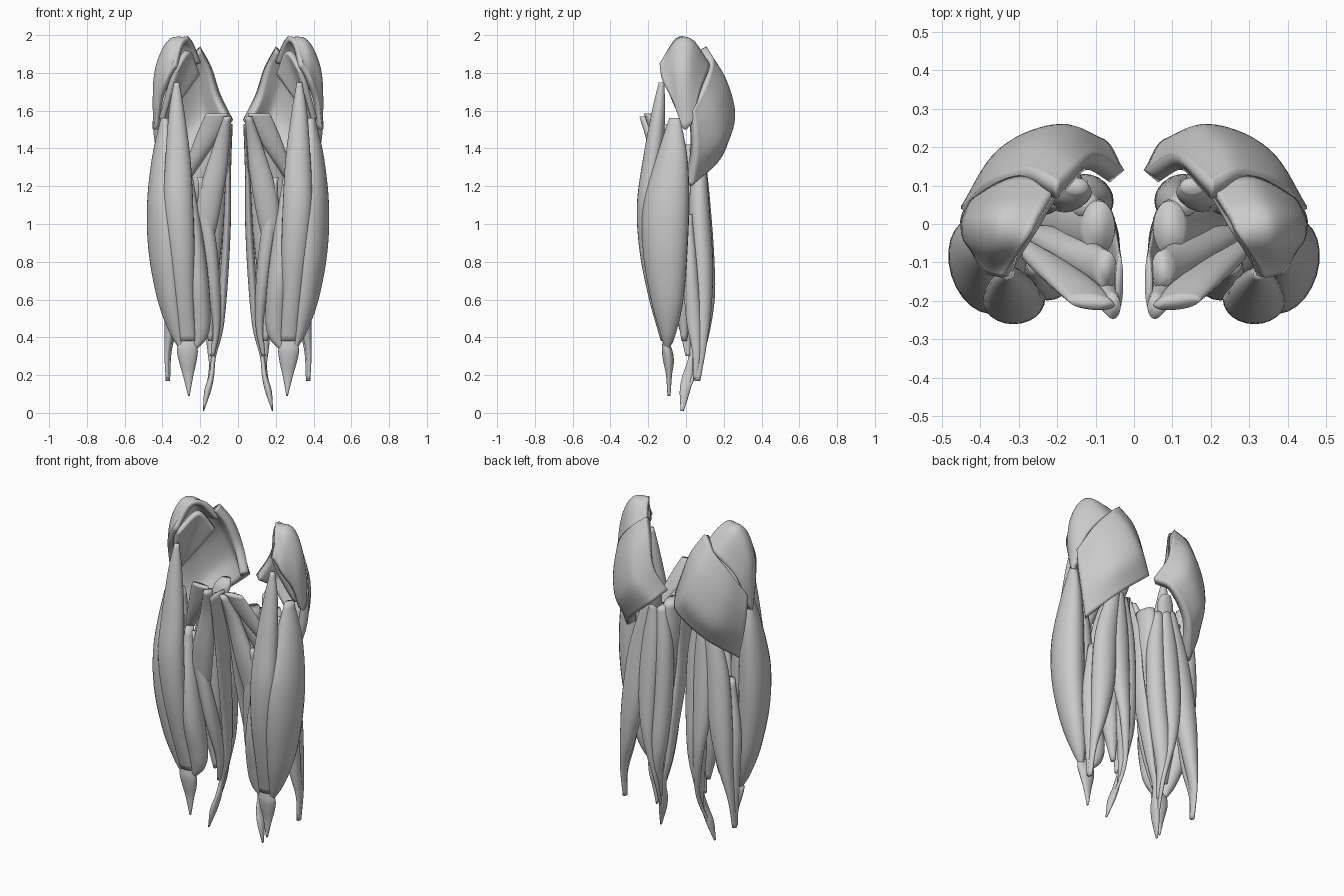
import bpy, bmesh, math


def spline(pts, steps):
    """Catmull-Rom through tuples of any length."""
    p = [tuple(2 * a - b for a, b in zip(pts[0], pts[1]))] + list(pts)
    p.append(tuple(2 * a - b for a, b in zip(pts[-1], pts[-2])))
    out = []
    for i in range(1, len(p) - 2):
        for s in range(steps):
            t = s / steps
            out.append(tuple(
                0.5 * (2 * b + (c - a) * t + (2 * a - 5 * b + 4 * c - d) * t * t
                       + (3 * b - a - 3 * c + d) * t ** 3)
                for a, b, c, d in zip(p[i - 1], p[i], p[i + 1], p[i + 2])))
    out.append(tuple(pts[-1]))
    return out


def finish(name, bm):
    bmesh.ops.recalc_face_normals(bm, faces=bm.faces)
    me = bpy.data.meshes.new(name)
    bm.to_mesh(me)
    bm.free()
    ob = bpy.data.objects.new(name, me)
    bpy.context.collection.objects.link(ob)
    for f in me.polygons:
        f.use_smooth = True
    return ob


def mirror(ob):
    m = ob.modifiers.new("mirror", 'MIRROR')
    m.use_mirror_merge = False


def muscle(name, pts, rot=0, sides=24):
    """Loft of oval sections; each point is x, y, z, half width, half depth."""
    bm = bmesh.new()
    rings = []
    ca, sa = math.cos(rot), math.sin(rot)
    for x, y, z, rx, ry in spline(pts, 7):
        rx, ry = max(rx, .003), max(ry, .003)
        ring = []
        for k in range(sides):
            a = 2 * math.pi * k / sides
            u, v = rx * math.cos(a), ry * math.sin(a)
            ring.append(bm.verts.new((x + u * ca - v * sa, y + u * sa + v * ca, z)))
        rings.append(ring)
    for r, s in zip(rings, rings[1:]):
        for k in range(sides):
            j = (k + 1) % sides
            bm.faces.new((r[k], r[j], s[j], s[k]))
    bm.faces.new(rings[0])
    bm.faces.new(rings[-1])
    mirror(finish(name, bm))


def sheet(name, rows, thick):
    """Curved muscle sheet through a small control grid, thickened inwards."""
    rows = [spline(r, 8) for r in rows]
    cols = [spline(c, 8) for c in zip(*rows)]
    bm = bmesh.new()
    g = [[bm.verts.new(p) for p in c] for c in cols]
    for a, b in zip(g, g[1:]):
        for i in range(len(a) - 1):
            bm.faces.new((a[i], b[i], b[i + 1], a[i + 1]))
    ob = finish(name, bm)
    # make the open sheet face outwards (back and side)
    n = sum((f.normal.x + f.normal.y) * f.area for f in ob.data.polygons)
    if n < 0:
        ob.data.flip_normals()
    s = ob.modifiers.new("thickness", 'SOLIDIFY')
    s.thickness = thick
    s.offset = -1
    mirror(ob)


# Buttock sheets
sheet("gluteus_maximus", [
    [(.20, .11, 1.94), (.28, .14, 1.87), (.38, .11, 1.75), (.45, .04, 1.60)],
    [(.14, .16, 1.83), (.24, .22, 1.74), (.37, .17, 1.60), (.447, .05, 1.48)],
    [(.09, .18, 1.68), (.18, .26, 1.59), (.33, .205, 1.45), (.425, .05, 1.35)],
    [(.025, .14, 1.55), (.09, .225, 1.48), (.25, .18, 1.34), (.38, .03, 1.20)]], .05)
sheet("gluteus_medius", [
    [(.20, .11, 1.87), (.31, .125, 1.83), (.41, .075, 1.70), (.447, .03, 1.53)],
    [(.245, .03, 1.97), (.36, .03, 1.965), (.44, .01, 1.80), (.452, .01, 1.51)],
    [(.285, -.05, 1.985), (.375, -.06, 1.94), (.44, -.045, 1.77), (.45, -.005, 1.50)],
    [(.345, -.14, 1.85), (.39, -.125, 1.76), (.425, -.07, 1.65), (.445, -.02, 1.51)]], .03)
sheet("gluteus_minimus", [
    [(.22, .09, 1.80), (.31, .06, 1.68), (.41, .02, 1.55)],
    [(.275, .00, 1.92), (.335, .00, 1.76), (.42, .00, 1.55)],
    [(.345, -.115, 1.82), (.375, -.09, 1.72), (.42, -.02, 1.55)]], .03)

# Front of thigh
muscle("rectus_femoris", [
    (.325, -.13, 1.75, .014, .014), (.325, -.145, 1.60, .04, .035),
    (.318, -.175, 1.35, .066, .052), (.315, -.20, 1.10, .078, .06),
    (.30, -.19, .85, .07, .055), (.285, -.155, .60, .052, .04),
    (.267, -.115, .38, .042, .018)])
muscle("kneecap_tendon", [
    (.268, -.11, .38, .045, .014), (.268, -.10, .33, .055, .028),
    (.266, -.092, .27, .046, .028), (.264, -.09, .20, .028, .016),
    (.26, -.09, .09, .004, .008)])
muscle("vastus_lateralis", [
    (.39, -.06, 1.56, .018, .03), (.395, -.075, 1.35, .058, .085),
    (.393, -.105, 1.10, .085, .125), (.385, -.11, .85, .085, .12),
    (.36, -.10, .60, .065, .088), (.325, -.095, .43, .04, .045),
    (.30, -.10, .34, .012, .012)], -.3)
muscle("vastus_medialis", [
    (.26, -.10, 1.25, .02, .03), (.24, -.13, .95, .052, .06),
    (.215, -.125, .70, .06, .07), (.20, -.10, .50, .055, .055),
    (.205, -.095, .40, .042, .035), (.23, -.10, .34, .015, .012)])
muscle("vastus_intermedius", [
    (.35, -.06, 1.45, .03, .03), (.33, -.08, 1.15, .06, .07),
    (.30, -.09, .75, .07, .07), (.27, -.09, .42, .05, .03)])

# Inner thigh
muscle("pectineus", [
    (.11, -.205, 1.585, .06, .018), (.155, -.16, 1.48, .062, .028),
    (.22, -.11, 1.35, .045, .03), (.30, -.05, 1.20, .02, .02)], .1)
muscle("adductor_longus", [
    (.055, -.215, 1.57, .02, .032), (.09, -.165, 1.40, .045, .035),
    (.145, -.13, 1.15, .065, .04), (.185, -.09, .90, .05, .035),
    (.24, -.05, .68, .015, .015)])
muscle("adductor_brevis", [
    (.07, -.12, 1.50, .025, .05), (.14, -.08, 1.35, .055, .045),
    (.22, -.04, 1.18, .05, .035), (.29, -.02, 1.02, .015, .015)])
muscle("adductor_magnus", [
    (.09, -.01, 1.42, .04, .07), (.13, -.005, 1.20, .08, .08),
    (.17, -.01, .90, .085, .065), (.165, -.01, .62, .052, .05),
    (.145, -.01, .38, .012, .014)])
muscle("sartorius_strap", [
    (.20, -.14, 1.25, .014, .014), (.16, -.11, .95, .038, .035),
    (.13, -.06, .68, .036, .045), (.115, -.01, .46, .022, .03),
    (.135, .01, .30, .01, .012)])
muscle("gracilis", [
    (.038, -.15, 1.53, .010, .07), (.050, -.09, 1.30, .014, .075),
    (.058, -.05, 1.00, .020, .06), (.075, .00, .70, .022, .045),
    (.095, .03, .45, .018, .028), (.128, .03, .30, .012, .018),
    (.140, .01, .20, .014, .028), (.160, -.005, .12, .018, .028),
    (.183, -.02, .01, .003, .008)])

# Back of thigh
muscle("semimembranosus", [
    (.13, .05, 1.40, .035, .03), (.11, .055, 1.15, .052, .05),
    (.11, .065, .85, .055, .055), (.13, .08, .58, .055, .05),
    (.14, .075, .40, .03, .035), (.14, .04, .22, .008, .01)])
muscle("semitendinosus", [
    (.17, .07, 1.42, .03, .025), (.18, .09, 1.15, .055, .035),
    (.185, .11, .82, .052, .04), (.17, .125, .58, .03, .025),
    (.14, .085, .32, .012, .014), (.16, .01, .12, .008, .01)])
muscle("biceps_long_head", [
    (.20, .07, 1.42, .035, .028), (.26, .07, 1.12, .068, .052),
    (.295, .085, .80, .07, .058), (.33, .09, .55, .045, .045),
    (.365, .08, .35, .018, .028), (.372, .06, .17, .012, .016)])
muscle("biceps_short_head", [
    (.31, .01, 1.05, .025, .025), (.34, .025, .75, .045, .04),
    (.355, .04, .50, .033, .04), (.375, .055, .32, .015, .022),
    (.375, .05, .18, .008, .012)])

# Deep hip rotators behind the joint
muscle("deep_hip_rotators", [
    (.15, .10, 1.50, .03, .02), (.16, .08, 1.46, .05, .03),
    (.18, .06, 1.38, .05, .03)])
